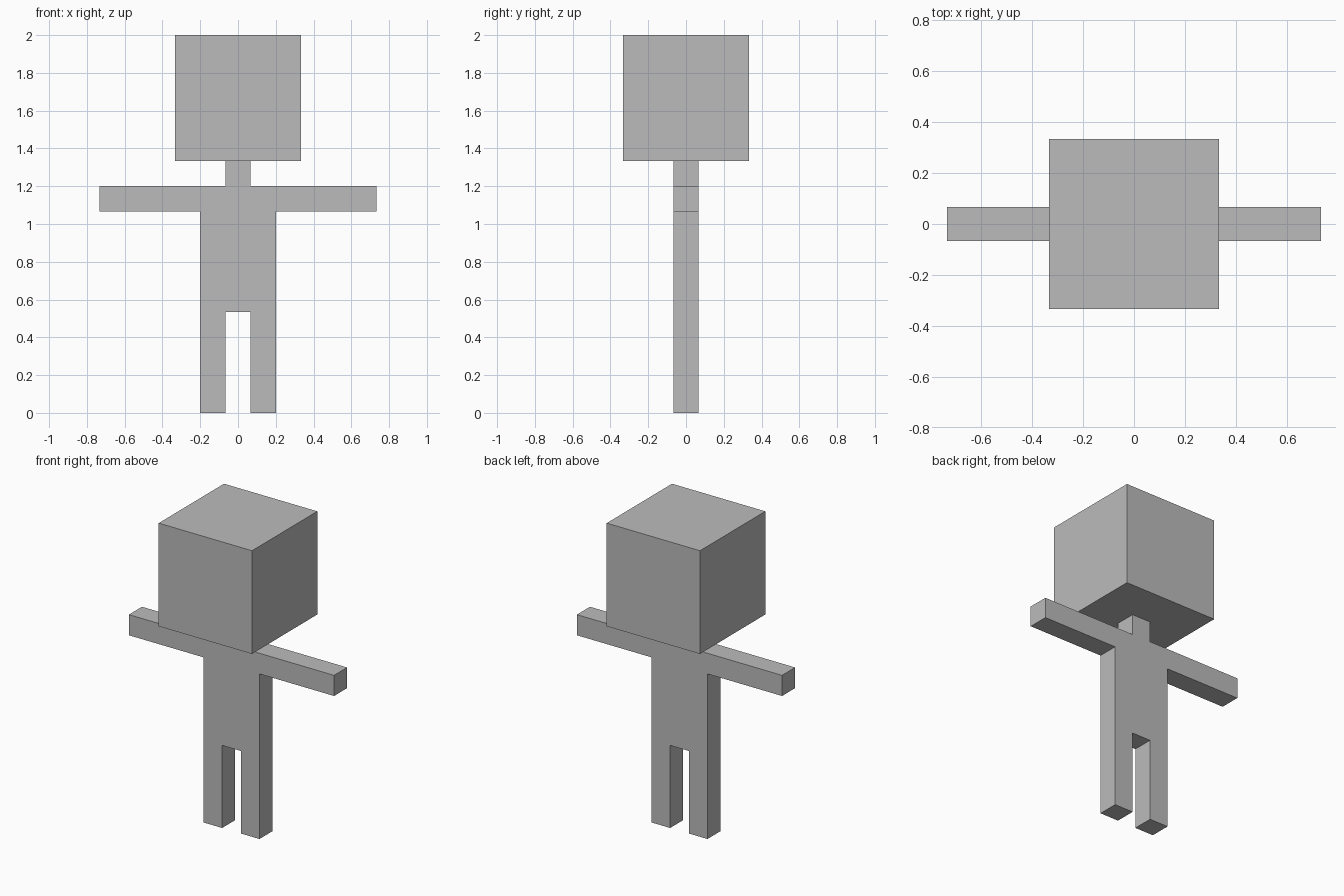
import bpy, bmesh

if "Cube" in bpy.data.objects:
    bpy.data.objects.remove(bpy.data.objects["Cube"])

U = 2 / 30  # one block unit

grey = bpy.data.materials.new("plain grey")
grey.diffuse_color = (0.5, 0.5, 0.5, 1)
grey.use_nodes = True
grey.node_tree.nodes["Principled BSDF"].inputs["Base Color"].default_value = grey.diffuse_color


def finish(name, bm):
    bmesh.ops.recalc_face_normals(bm, faces=bm.faces)
    mesh = bpy.data.meshes.new(name)
    bm.to_mesh(mesh)
    bm.free()
    mesh.materials.append(grey)
    obj = bpy.data.objects.new(name, mesh)
    bpy.context.collection.objects.link(obj)
    return obj


# Body: right half of the silhouette (neck, arm, torso, leg), mirrored and extruded
half = [(1, 20), (1, 18), (11, 18), (11, 16), (3, 16), (3, 0), (1, 0), (1, 8)]
outline = half + [(-x, z) for x, z in reversed(half)]
bm = bmesh.new()
face = bm.faces.new([bm.verts.new((x * U, -U, z * U)) for x, z in outline])
ext = bmesh.ops.extrude_face_region(bm, geom=[face], use_keep_orig=True)
moved = [v for v in ext["geom"] if isinstance(v, bmesh.types.BMVert)]
bmesh.ops.translate(bm, verts=moved, vec=(0, 2 * U, 0))
finish("body", bm)

# Head: large cube resting on the neck
bm = bmesh.new()
bmesh.ops.create_cube(bm, size=10 * U)
bmesh.ops.translate(bm, verts=bm.verts, vec=(0, 0, 25 * U))
finish("head", bm)
